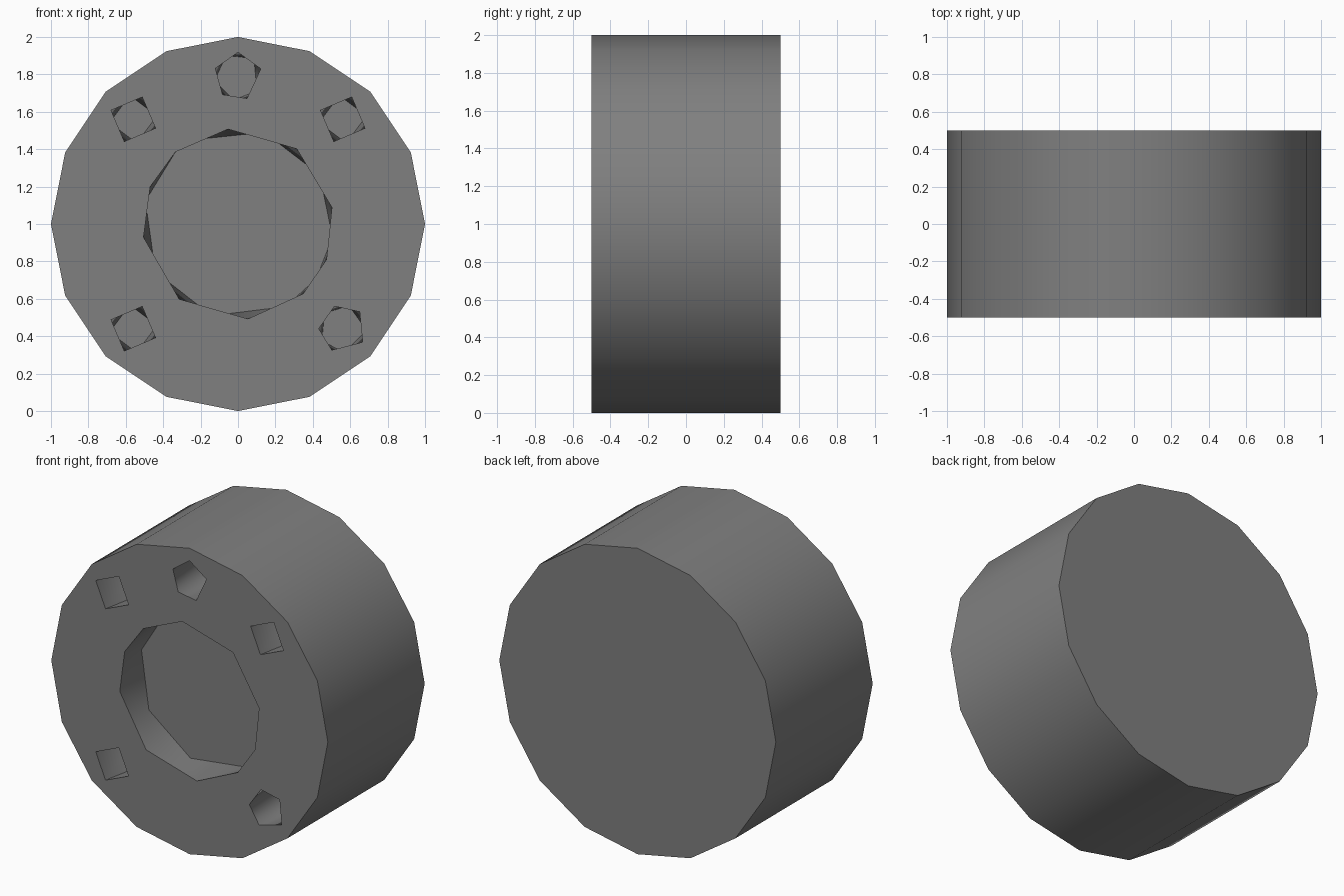
import bpy, bmesh
from math import sin, cos, radians

if "Cube" in bpy.data.objects:
    bpy.data.objects.remove(bpy.data.objects["Cube"])

FRONT, BACK, MID = -0.5, 0.5, 1.0
bm = bmesh.new()


def ring(cx, cz, r, y, angles):
    """Polygon of points in an XZ plane, corners at the given angles."""
    return [bm.verts.new((cx + r * cos(radians(a)), y, cz + r * sin(radians(a))))
            for a in angles]


def edges_of(loop):
    return [bm.edges.new((loop[i], loop[(i + 1) % len(loop)])) for i in range(len(loop))]


def zipper(a, angs_a, b, angs_b):
    """Triangulated wall between two rings with different corner angles."""
    n, m, i, j = len(a), len(b), 0, 0
    while i < n or j < m:
        next_a = angs_a[(i + 1) % n] + 360 * ((i + 1) // n)
        next_b = angs_b[(j + 1) % m] + 360 * ((j + 1) // m)
        if j >= m or (i < n and next_a <= next_b):
            bm.faces.new((a[i % n], a[(i + 1) % n], b[j % m]))
            i += 1
        else:
            bm.faces.new((a[i % n], b[(j + 1) % m], b[j % m]))
            j += 1


def pocket(cx, cz, r, depth, rim_angles, floor_angles):
    """Blind hole; returns the rim edges for the front face fill."""
    rim = ring(cx, cz, r, FRONT, rim_angles)
    floor = ring(cx, cz, r, FRONT + depth, floor_angles)
    rim_edges = edges_of(rim)
    zipper(rim, rim_angles, floor, floor_angles)
    bm.faces.new(floor)
    return rim_edges


# Outer drum, 16 sides
sides = [i * 22.5 for i in range(16)]
front = ring(0, MID, 1.0, FRONT, sides)
back = ring(0, MID, 1.0, BACK, sides)
outline = edges_of(front)
for i in range(16):
    k = (i + 1) % 16
    bm.faces.new((front[i], front[k], back[k], back[i]))
bm.faces.new(back)

# Shallow central recess
outline += pocket(0, MID, 0.51, 0.21,
                  [10, 52, 96, 131, 157, 188, 232, 276, 313, 338],
                  [31, 74, 118, 131, 166, 210, 254, 300, 325, 352])

# Bolt holes: squarish ones and five-sided ones
square = [68, 158, 248, 338]
five = [18, 90, 161, 230, 292]
tilted = [45, 110, 180, 243, 326]
for x, z, rim in ((0, 0.79, five), (0.56, 0.56, square), (-0.56, 0.56, square),
                  (-0.56, -0.56, square), (0.56, -0.56, tilted)):
    floor = [a + 30 for a in rim]
    outline += pocket(x, MID + z, 0.128, 0.4, rim, floor)

# Front face around all openings
bmesh.ops.triangle_fill(bm, use_beauty=True, use_dissolve=False, edges=outline)
bmesh.ops.recalc_face_normals(bm, faces=bm.faces)

mesh = bpy.data.meshes.new("wheel_hub")
bm.to_mesh(mesh)
bm.free()
hub = bpy.data.objects.new("wheel_hub", mesh)
bpy.context.collection.objects.link(hub)

# Dark grey finish
dark = bpy.data.materials.new("dark_grey")
dark.diffuse_color = (0.216, 0.216, 0.216, 1)
dark.use_nodes = True
dark.node_tree.nodes["Principled BSDF"].inputs["Base Color"].default_value = dark.diffuse_color
mesh.materials.append(dark)

bpy.context.view_layer.objects.active = hub
hub.select_set(True)
bpy.ops.object.shade_smooth_by_angle(angle=radians(60))
